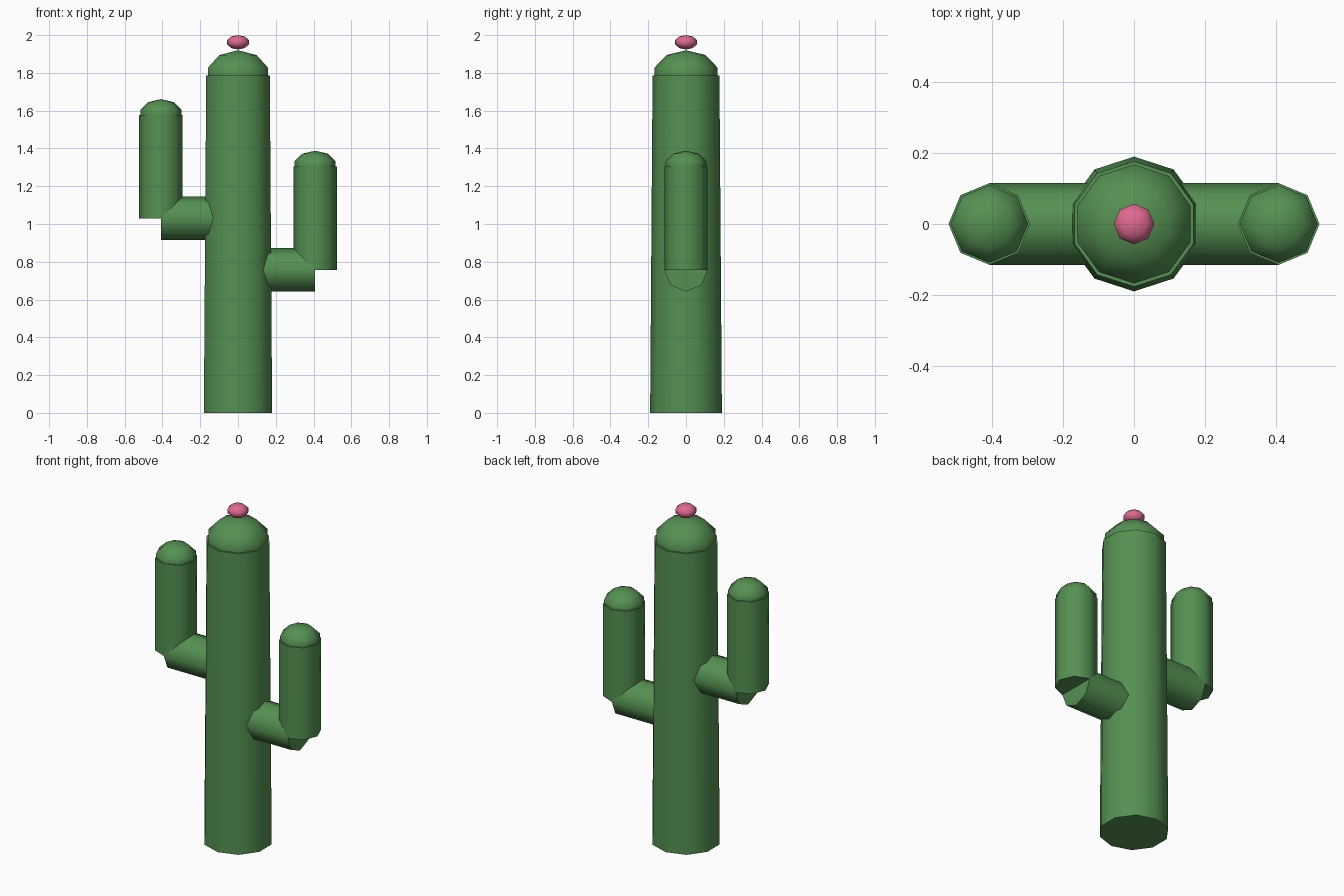
import bpy, bmesh, math
from mathutils import Matrix, Vector

if "Cube" in bpy.data.objects:
    bpy.data.objects.remove(bpy.data.objects["Cube"])


def material(name, rgb):
    m = bpy.data.materials.new(name)
    m.diffuse_color = (*rgb, 1.0)
    m.use_nodes = True
    m.node_tree.nodes["Principled BSDF"].inputs["Base Color"].default_value = m.diffuse_color
    return m


GREEN = material("cactus green", (0.09, 0.28, 0.085))
PINK = material("flower pink", (0.74, 0.14, 0.27))


def finish(name, bm, mat):
    bmesh.ops.recalc_face_normals(bm, faces=bm.faces)
    mesh = bpy.data.meshes.new(name)
    bm.to_mesh(mesh)
    bm.free()
    ob = bpy.data.objects.new(name, mesh)
    bpy.context.collection.objects.link(ob)
    mesh.materials.append(mat)
    bpy.ops.object.select_all(action='DESELECT')
    ob.select_set(True)
    bpy.context.view_layer.objects.active = ob
    bpy.ops.object.shade_smooth_by_angle(angle=math.radians(60))
    return ob


def lathe(name, profile, sides, mat, matrix=Matrix()):
    """Revolve (radius, z) points around z, first corner on +y; close the ends."""
    bm = bmesh.new()
    rings = []
    for r, z in profile:
        if r < 1e-6:
            rings.append([bm.verts.new((0, 0, z))])
            continue
        angles = [math.pi / 2 + math.tau * i / sides for i in range(sides)]
        rings.append([bm.verts.new((r * math.cos(a), r * math.sin(a), z)) for a in angles])
    for lo, hi in zip(rings, rings[1:]):
        for i in range(sides):
            j = (i + 1) % sides
            quad = [lo[i % len(lo)], lo[j % len(lo)], hi[j % len(hi)], hi[i % len(hi)]]
            bm.faces.new(list(dict.fromkeys(quad)))
    for ring in (rings[0], rings[-1]):
        if len(ring) > 1:
            bm.faces.new(ring)
    bm.transform(matrix)
    return finish(name, bm, mat)


def ball(name, centre, r, rz, sides, mat):
    """Squashed sphere with five bands."""
    steps = [math.pi * k / 5 for k in range(6)]
    profile = [(r * math.sin(t), -rz * math.cos(t)) for t in steps]
    return lathe(name, profile, sides, mat, Matrix.Translation(Vector(centre)))


# trunk, rounded top and flower
lathe("trunk", [(0.19, 0), (0.177, 1.786)], 10, GREEN)
ball("trunk_top", (0, 0, 1.786), 0.176, 0.134, 10, GREEN)
ball("flower", (0, 0, 1.962), 0.06, 0.038, 8, PINK)

# arms: a level elbow, an upright and a rounded tip
R, REACH, HEIGHT = 0.115, 0.408, 0.548
for label, side, z in (("left", -1, 1.03), ("right", 1, 0.757)):
    turn = Matrix.Translation((0, 0, z)) @ Matrix.Rotation(side * math.pi / 2, 4, 'Y')
    lathe(label + "_arm_elbow", [(R, 0.08), (R, REACH)], 8, GREEN, turn)
    lathe(label + "_arm_upright", [(R, 0), (R, HEIGHT)], 8, GREEN,
          Matrix.Translation((side * REACH, 0, z)))
    ball(label + "_arm_tip", (side * REACH, 0, z + HEIGHT), R, 0.083, 8, GREEN)
